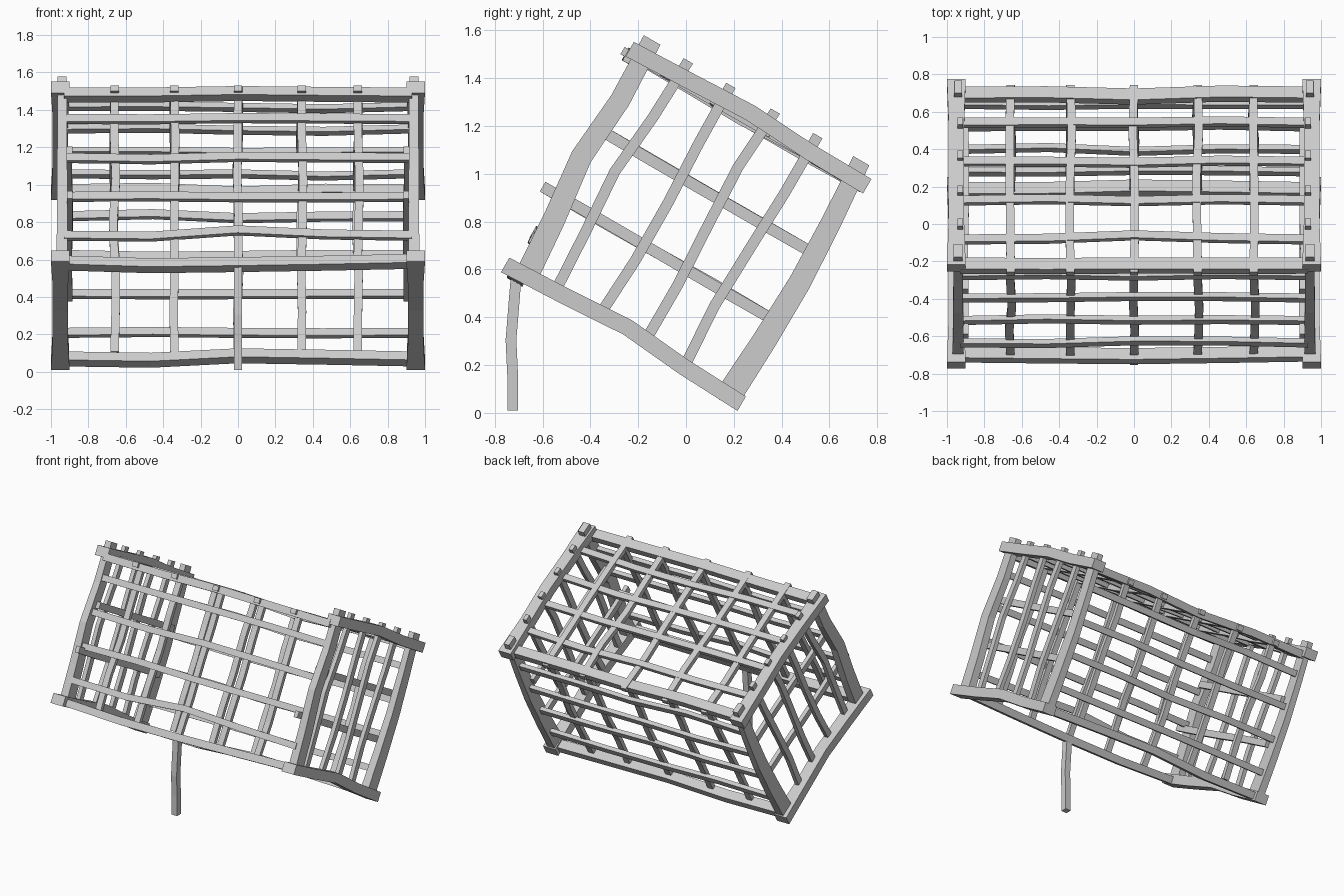
import bpy, bmesh, math, random
from mathutils import Matrix, Vector

random.seed(4)
cube = bpy.data.objects.get("Cube")
if cube:
    bpy.data.objects.remove(cube, do_unlink=True)

wood = bpy.data.materials.new("grey_wood")
wood.use_nodes = True
GREY = (0.6, 0.6, 0.6, 1)
wood.diffuse_color = GREY
wood.node_tree.nodes["Principled BSDF"].inputs["Base Color"].default_value = GREY

# The cage is built upright, then tipped forward-up onto its back edge
TILT = Matrix.Translation((0, 0, 0.785)) @ Matrix.Rotation(math.radians(-30), 4, 'X')


def stick(name, axis, start, end, centre, size, bend=(0,) * 5, bend_axis=2,
          wobble=0.0, taper=1.0, waist=1.0, matrix=TILT):
    """Rectangular stick along an axis, bent at five stations."""
    others = [a for a in range(3) if a != axis]
    bm = bmesh.new()
    rings = []
    for i, b in enumerate(bend):
        t = i / (len(bend) - 1)
        mid = Vector(centre)
        mid[axis] = start + (end - start) * t
        mid[bend_axis] += b
        scale = 1 + (taper - 1) * t
        width = size[0] * scale
        if 0 < i < len(bend) - 1:
            width *= waist
            for a in others:
                mid[a] += random.uniform(-wobble, wobble)
        ring = []
        for sa, sb in ((-1, -1), (1, -1), (1, 1), (-1, 1)):
            p = mid.copy()
            p[others[0]] += sa * width / 2
            p[others[1]] += sb * size[1] * scale / 2
            ring.append(bm.verts.new(p))
        rings.append(ring)
    for r0, r1 in zip(rings, rings[1:]):
        for k in range(4):
            n = (k + 1) % 4
            bm.faces.new((r0[k], r0[n], r1[n], r1[k]))
    bm.faces.new(rings[0])
    bm.faces.new(rings[-1])
    bmesh.ops.recalc_face_normals(bm, faces=bm.faces)
    mesh = bpy.data.meshes.new(name)
    bm.to_mesh(mesh)
    bm.free()
    mesh.materials.append(wood)
    ob = bpy.data.objects.new(name, mesh)
    ob.matrix_world = matrix
    bpy.context.collection.objects.link(ob)


X, Y, Z = 0, 1, 2
STATIONS = (-0.36, -0.12, 0.12, 0.36)
SLATS_X = (-0.66, -0.34, 0, 0.34, 0.64)
UPRIGHTS = ((-0.335, (0, -0.015, -0.035, -0.01, 0)),
            (-0.13, (0.005, 0.02, 0.018, 0.005, 0)),
            (0.085, (0.01, 0.01, -0.005, -0.018, 0)),
            (0.29, (0, -0.018, -0.01, 0, 0)))

for s, side in ((1, "left"), (-1, "right")):
    # Side rails, top and bottom
    for level, v, bend in (("top", 0.52, (0, 0.01, 0.022, 0.004, 0)),
                           ("bottom", -0.522, (0, 0.012, 0.03, 0.004, -0.008))):
        stick(f"{side}_{level}_rail", Y, -0.572, 0.575, (s * 0.95, 0, v),
              (0.1, 0.07), bend, waist=0.82)
    # Corner posts
    stick(f"{side}_front_post", Z, -0.54, 0.6, (s * 0.94, -0.5, 0), (0.06, 0.1),
          (0.03, 0.01, -0.022, 0.0, -0.01), Y, taper=0.8)
    stick(f"{side}_back_post", Z, -0.54, 0.6, (s * 0.94, 0.51, 0), (0.06, 0.11),
          (0, 0.015, 0.022, 0.01, -0.01), Y, taper=0.7)
    # Thin uprights poking through the top rail
    for i, (u, bend) in enumerate(UPRIGHTS):
        stick(f"{side}_upright_{i}", Z, -0.51, 0.6, (s * 0.93, u, 0),
              (0.03, 0.045), bend, Y)
    # Lengthwise side slats
    for i, (v, start) in enumerate(((-0.16, -0.6), (0.165, -0.51))):
        stick(f"{side}_slat_{i}", Y, start, 0.5, (s * 0.9, 0, v),
              (0.03, 0.047), wobble=0.004)

# Long frame rails across the width
for name, u, v, bend in (
        ("top_front", -0.54, 0.49, (0, 0, 0.008, 0, 0)),
        ("bottom_front", -0.502, -0.525, (0, -0.015, -0.01, 0, 0.01)),
        ("top_back", 0.51, 0.5, (0, 0.004, -0.012, 0.004, 0)),
        ("bottom_back", 0.515, -0.52, (-0.01, -0.015, 0.01, 0.0, -0.01))):
    stick(f"{name}_rail", X, -0.93, 0.93, (0, u, v), (0.07, 0.052), bend, wobble=0.004)

# Cross bars on the front, back and top
for i, t in enumerate(STATIONS):
    bump = 0.025 if i == 0 else 0.005
    bend = (0, 0, bump, 0.005, 0)
    stick(f"front_bar_{i}", X, -0.93, 0.93, (0, -0.522, t - 0.008), (0.03, 0.045),
          bend, wobble=0.007)
    stick(f"back_bar_{i}", X, -0.91, 0.91, (0, 0.53, t), (0.03, 0.045), wobble=0.01)
    stick(f"top_bar_{i}", X, -0.92, 0.92, (0, t - 0.028, 0.507), (0.045, 0.03),
          bend, Y, 0.008)

# Slats running behind the cross bars
for i, x in enumerate(SLATS_X):
    stick(f"front_slat_{i}", Z, -0.52, 0.5, (x, -0.5, 0), (0.045, 0.03),
          bend_axis=X, wobble=0.01)
    stick(f"back_slat_{i}", Z, -0.5, 0.5, (x, 0.505, 0), (0.045, 0.03),
          bend_axis=X, wobble=0.01)
    stick(f"top_slat_{i}", Y, -0.595, 0.56, (x, 0, 0.5), (0.045, 0.035),
          bend_axis=X, wobble=0.008)

# Prop stick holding the front edge up
stick("prop_stick", Z, 0.01, 0.6, (0, -0.72, 0), (0.045, 0.045),
      (-0.005, -0.005, -0.012, 0, 0.012), Y, matrix=Matrix.Identity(4))
